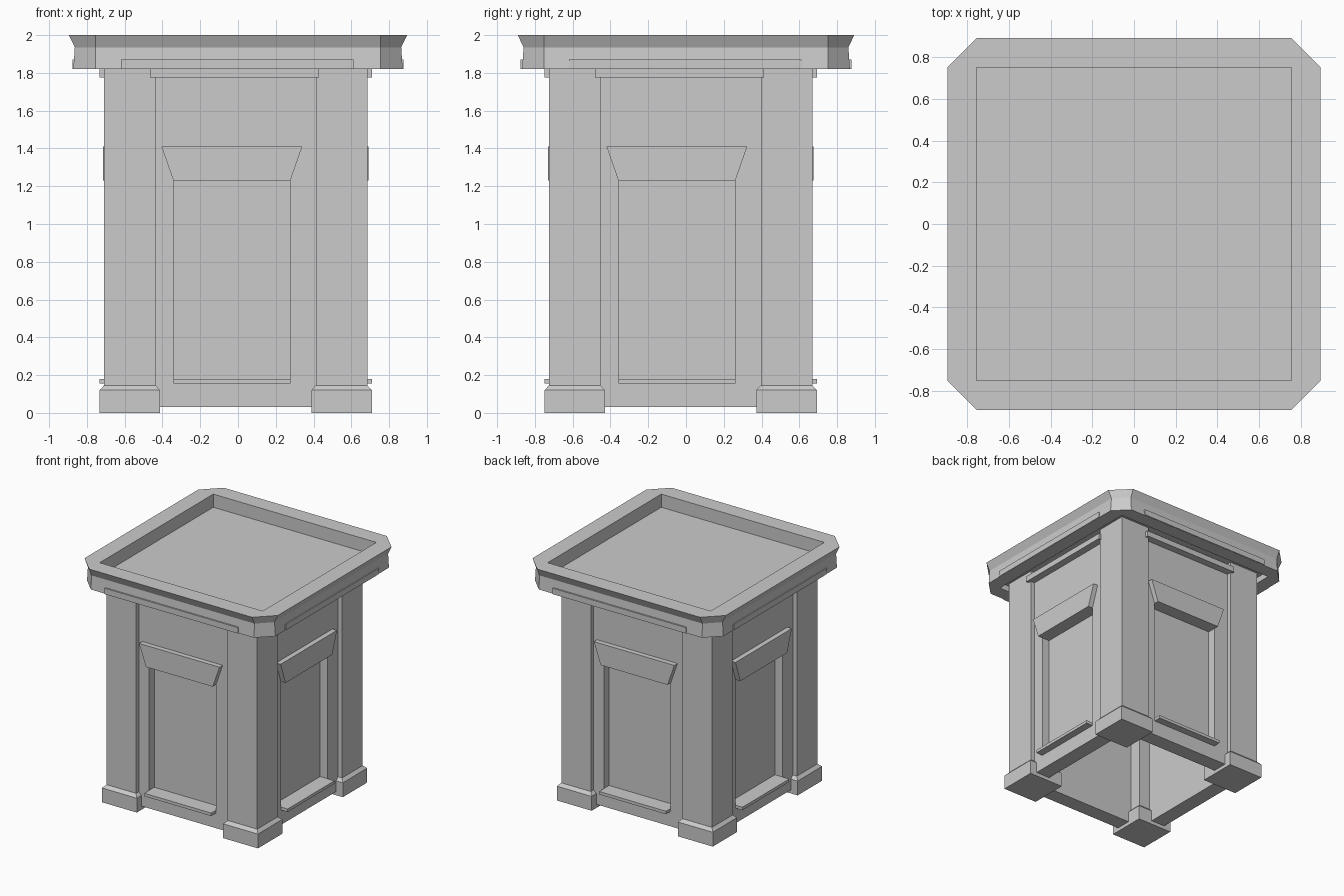
import bpy, bmesh
from math import pi
from mathutils import Matrix, Vector

if "Cube" in bpy.data.objects:
    bpy.data.objects.remove(bpy.data.objects["Cube"])

BODY = Vector((-0.012, -0.028, 0))   # the body sits slightly off the cap centre


def loft(name, loops, matrix=Matrix()):
    """Join successive point loops with quads and cap both ends."""
    bm = bmesh.new()
    rows = [[bm.verts.new(p) for p in loop] for loop in loops]
    n = len(rows[0])
    for a, b in zip(rows, rows[1:]):
        for i in range(n):
            j = (i + 1) % n
            bm.faces.new((a[i], a[j], b[j], b[i]))
    bm.faces.new(rows[0][::-1])
    bm.faces.new(rows[-1])
    bmesh.ops.remove_doubles(bm, verts=bm.verts, dist=1e-5)
    bmesh.ops.recalc_face_normals(bm, faces=bm.faces)
    bm.transform(matrix)
    mesh = bpy.data.meshes.new(name)
    bm.to_mesh(mesh)
    bm.free()
    obj = bpy.data.objects.new(name, mesh)
    bpy.context.collection.objects.link(obj)
    return obj


def upright(x0, x1, z0, z1, d, flare=0.0):
    """Rectangle facing front at distance d from the centre."""
    return [(x0, -d, z0), (x1, -d, z0), (x1 + flare, -d, z1), (x0 - flare, -d, z1)]


def square(c, h, z):
    return [(c + sx * h, -c + sy * h, z) for sx, sy in ((-1, -1), (1, -1), (1, 1), (-1, 1))]


def octagon(h, c, z):
    """Chamfered square; becomes a plain square when h equals c."""
    k = 0.995
    return [(x, y * k, z) for x, y in ((c, h), (-c, h), (-h, c), (-h, -c),
                                       (-c, -h), (c, -h), (h, -c), (h, c))]


# Cap: flared octagonal moulding, recessed top and hollow underside
IN = 0.755
loft("cap", [octagon(IN, IN, 1.87), octagon(IN, IN, 1.82),
             octagon(0.872, IN, 1.82), octagon(0.864, IN, 1.935),
             octagon(0.895, IN, 2.0), octagon(IN, IN, 2.0),
             octagon(IN, IN, 1.89)])

for k, side in enumerate(("front", "right", "back", "left")):
    turn = Matrix.Rotation(k * pi / 2, 4, 'Z')
    at = Matrix.Translation(BODY) @ turn

    # Corner pillar with its bevelled foot
    loft(side + "_pillar", [square(0.561, 0.1365, z) for z in (0.1, 1.88)], at)
    loft(side + "_foot", [square(0.561, 0.161, 0), square(0.561, 0.161, 0.12),
                          square(0.561, 0.1365, 0.145)], at)

    # Wall with a recessed panel
    loft(side + "_wall", [upright(-0.44, 0.44, 0.03, 1.88, 0.53),
                          upright(-0.44, 0.44, 0.03, 1.88, 0.66),
                          upright(-0.33, 0.289, 0.165, 1.23, 0.66),
                          upright(-0.33, 0.289, 0.165, 1.23, 0.59)], at)

    # Sill, tapered lintel and top trim
    loft(side + "_sill", [upright(-0.33, 0.289, 0.155, 0.18, d) for d in (0.58, 0.722)], at)
    loft(side + "_lintel", [upright(-0.33, 0.289, 1.23, 1.41, d, 0.063) for d in (0.65, 0.702)], at)
    loft(side + "_trim", [upright(-0.454, 0.441, 1.775, 1.822, d) for d in (0.63, 0.722)], at)

    # Thin band on the cap face
    loft(side + "_band", [upright(-0.62, 0.612, 1.821, 1.87, d) for d in (0.85, 0.877)], turn)
